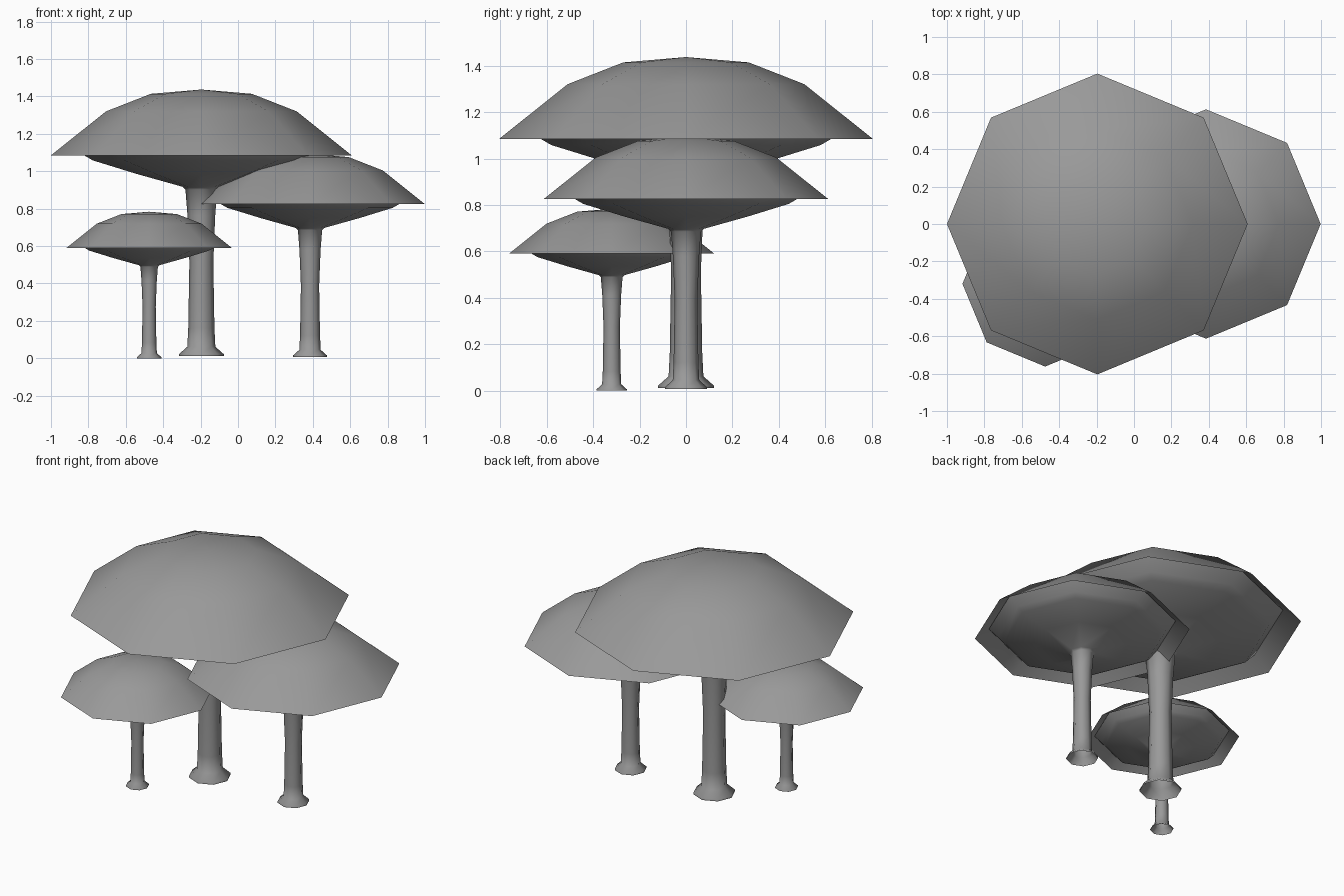
import bpy
import bmesh
from math import cos, sin, tau, radians

if "Cube" in bpy.data.objects:
    bpy.data.objects.remove(bpy.data.objects["Cube"])

SIDES = 8

grey = bpy.data.materials.new("dark_grey")
grey.diffuse_color = (0.32, 0.32, 0.32, 1)
grey.use_nodes = True
grey.node_tree.nodes["Principled BSDF"].inputs["Base Color"].default_value = grey.diffuse_color


def lathe(name, profile, location, scale, smooth_angle):
    """Revolve (radius, z) points, listed bottom to top; radius 0 makes a pole."""
    bm = bmesh.new()
    rings = []
    for r, z in profile:
        if r == 0:
            rings.append([bm.verts.new((0, 0, z))] * SIDES)
        else:
            rings.append([bm.verts.new((r * cos(tau * i / SIDES), r * sin(tau * i / SIDES), z))
                          for i in range(SIDES)])
    for a, b in zip(rings, rings[1:]):
        for i in range(SIDES):
            j = (i + 1) % SIDES
            bm.faces.new(list(dict.fromkeys((a[i], a[j], b[j], b[i]))))
    mesh = bpy.data.meshes.new(name)
    bm.to_mesh(mesh)
    bm.free()
    mesh.materials.append(grey)
    obj = bpy.data.objects.new(name, mesh)
    obj.location = location
    obj.scale = (scale,) * 3
    bpy.context.collection.objects.link(obj)
    bpy.ops.object.select_all(action='DESELECT')
    obj.select_set(True)
    bpy.context.view_layer.objects.active = obj
    bpy.ops.object.shade_smooth_by_angle(angle=radians(smooth_angle))


# Open dome of the cap, rim to apex
CAP = [(0.804, 1.073), (0.51, 1.308), (0.27, 1.402), (0, 1.425)]
# Open flared foot, stem, then gills spreading up to the inside of the dome
STEM = [(0.12, 0), (0.12, 0.01), (0.075, 0.05), (0.07, 0.15), (0.064, 0.5),
        (0.074, 0.75), (0.085, 0.89), (0.10, 0.905), (0.35, 0.975),
        (0.58, 1.046), (0.63, 1.075), (0.70, 1.150)]

# Three mushrooms: large, medium, small
for label, loc, s in (("large", (-0.196, 0, 0.012), 1.0),
                      ("medium", (0.385, 0, 0.007), 0.7625),
                      ("small", (-0.475, -0.32, 0), 0.55)):
    lathe(label + "_cap", CAP, loc, s, 60)
    lathe(label + "_stem_and_gills", STEM, loc, s, 80)
